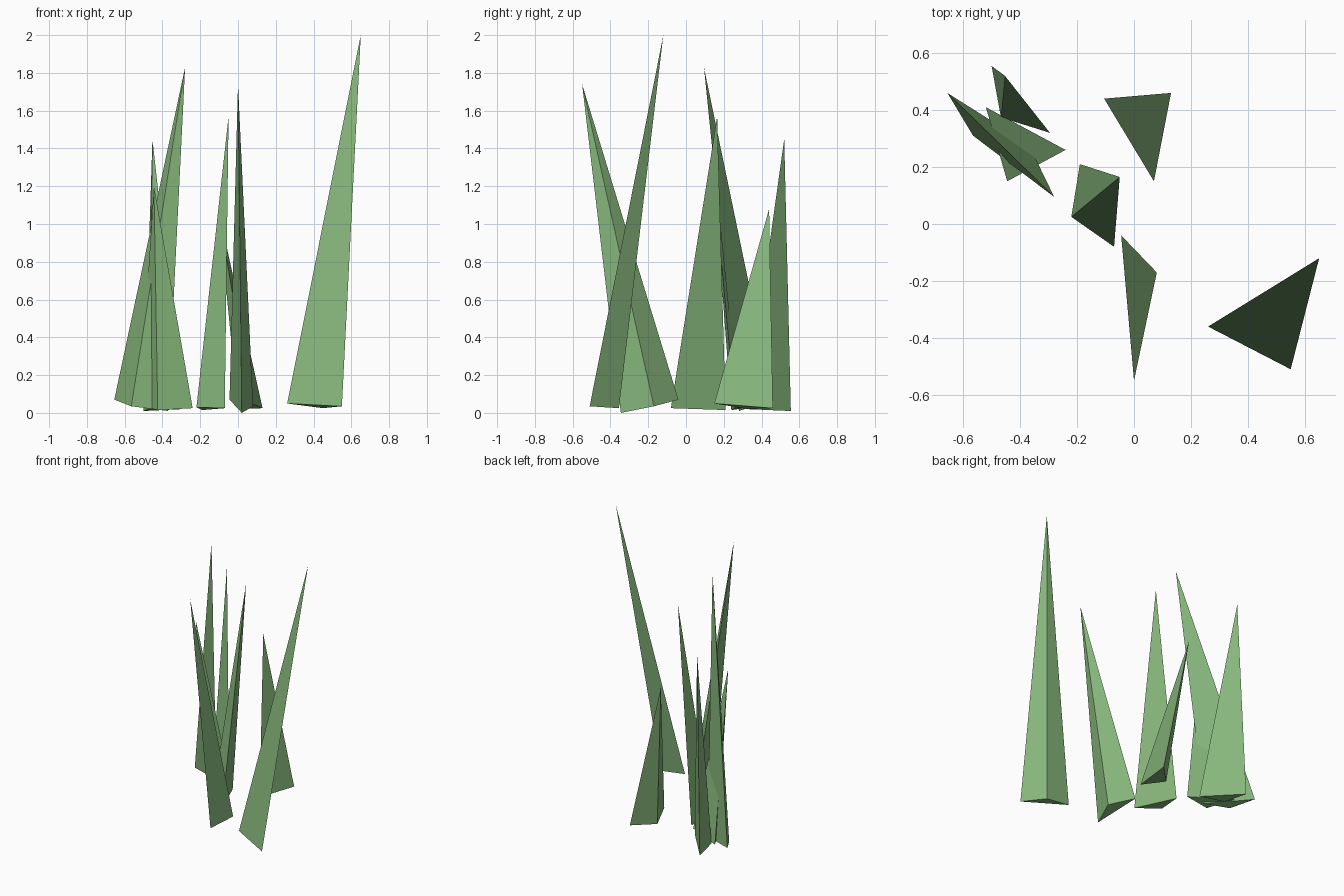
import bpy
import bmesh

cube = bpy.data.objects.get("Cube")
if cube:
    bpy.data.objects.remove(cube, do_unlink=True)

# Single leaf colour
green = bpy.data.materials.new("grass_green")
green.use_nodes = True
colour = (0.24, 0.47, 0.20, 1.0)
green.diffuse_color = colour
bsdf = green.node_tree.nodes["Principled BSDF"]
bsdf.inputs["Base Color"].default_value = colour
bsdf.inputs["Roughness"].default_value = 0.9


def blade(name, tip, *base):
    """A leaning three-sided spike with a tilted triangular base."""
    bm = bmesh.new()
    top = bm.verts.new(tip)
    foot = [bm.verts.new(p) for p in base]
    bm.faces.new(foot)
    for i in range(3):
        bm.faces.new((foot[i], foot[(i + 1) % 3], top))
    bmesh.ops.recalc_face_normals(bm, faces=bm.faces)
    mesh = bpy.data.meshes.new(name)
    bm.to_mesh(mesh)
    bm.free()
    mesh.materials.append(green)
    obj = bpy.data.objects.new(name, mesh)
    bpy.context.collection.objects.link(obj)
    return obj


# Tall blade standing apart on the left
blade("tall_left_blade", (0.65, -0.12, 2.0),
      (0.26, -0.36, 0.05), (0.55, -0.51, 0.035), (0.45, -0.355, 0.025))

# Blade leaning to the front
blade("front_blade", (0.0, -0.55, 1.74),
      (-0.045, -0.04, 0.07), (0.08, -0.17, 0.035), (0.02, -0.345, 0.0))

# Middle blade
blade("middle_blade", (-0.05, 0.165, 1.57),
      (-0.22, 0.025, 0.03), (-0.07, -0.08, 0.025), (-0.19, 0.21, 0.015))

# Short blade at the back
blade("short_back_blade", (-0.105, 0.44, 1.08),
      (0.07, 0.15, 0.05), (0.13, 0.46, 0.025), (0.0, 0.33, 0.02))

# Cluster of three crossing blades on the right
blade("long_cluster_blade", (-0.28, 0.095, 1.83),
      (-0.655, 0.46, 0.07), (-0.565, 0.31, 0.035), (-0.37, 0.28, 0.01))
blade("back_cluster_blade", (-0.453, 0.52, 1.45),
      (-0.5, 0.555, 0.01), (-0.295, 0.32, 0.02), (-0.467, 0.374, 0.02))
blade("small_cluster_blade", (-0.445, 0.15, 1.2),
      (-0.52, 0.41, 0.04), (-0.24, 0.26, 0.025), (-0.425, 0.24, 0.015))
